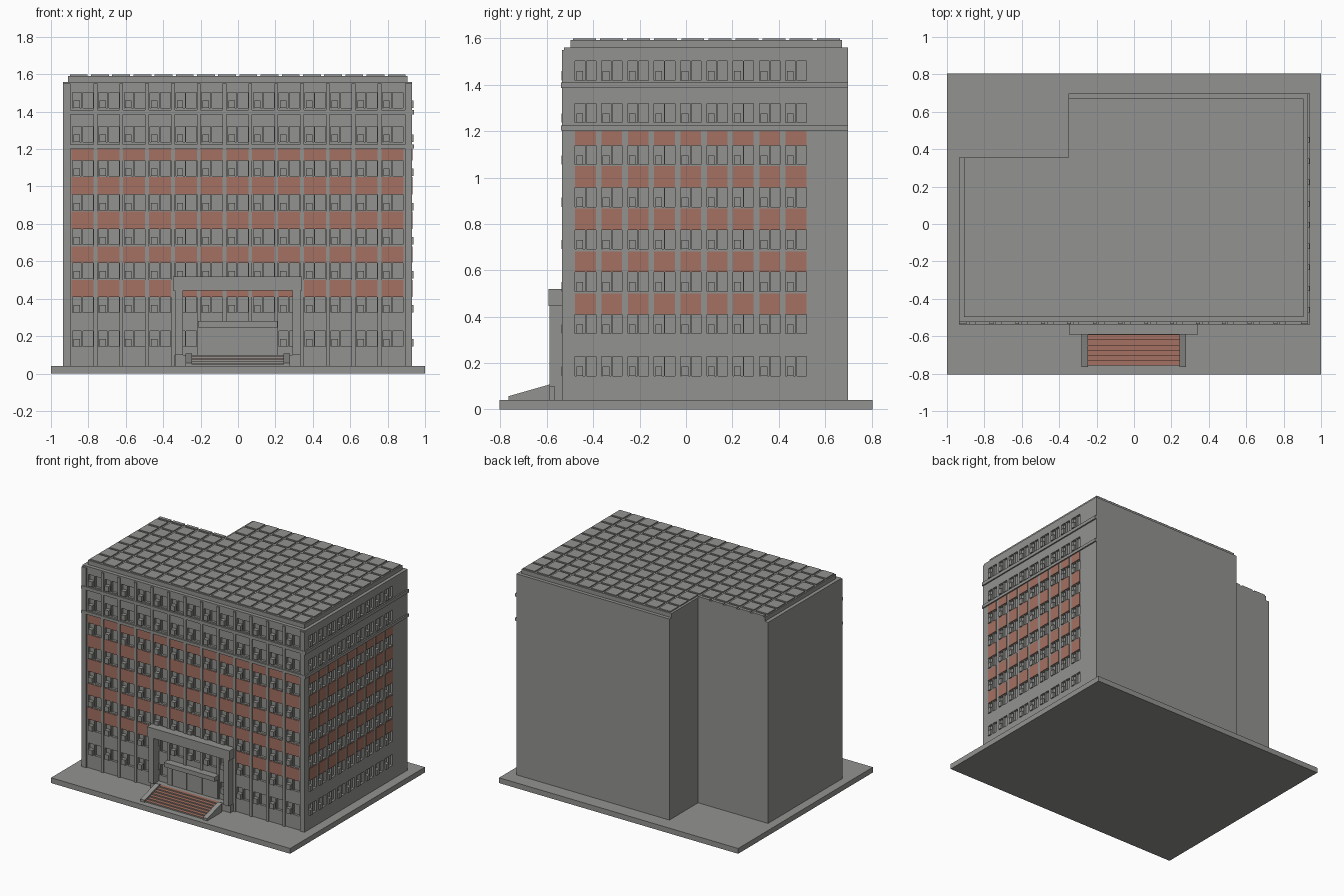
import bpy, bmesh

if "Cube" in bpy.data.objects:
    bpy.data.objects.remove(bpy.data.objects["Cube"])

def material(name, rgb):
    m = bpy.data.materials.new(name)
    m.diffuse_color = (*rgb, 1)
    m.use_nodes = True
    m.node_tree.nodes["Principled BSDF"].inputs["Base Color"].default_value = m.diffuse_color
    return m

GRAY = material("concrete gray", (0.29, 0.295, 0.28))
RED = material("brick red", (0.37, 0.165, 0.12))

def boxes(name, items, mat=GRAY):
    """One object made of boxes given as (x0, x1, y0, y1, z0, z1)."""
    bm = bmesh.new()
    for x0, x1, y0, y1, z0, z1 in items:
        ret = bmesh.ops.create_cube(bm, size=1)
        for v in ret["verts"]:
            v.co = (x1 if v.co.x > 0 else x0, y1 if v.co.y > 0 else y0, z1 if v.co.z > 0 else z0)
    return finish(name, bm, mat)

def prism(name, pts, z0, z1, mat=GRAY):
    """Vertical prism over a plan outline."""
    bm = bmesh.new()
    f = bm.faces.new([bm.verts.new((x, y, z0)) for x, y in pts])
    up = bmesh.ops.extrude_face_region(bm, geom=[f])["geom"]
    bmesh.ops.translate(bm, vec=(0, 0, z1 - z0), verts=[g for g in up if isinstance(g, bmesh.types.BMVert)])
    return finish(name, bm, mat)

def finish(name, bm, mat):
    bmesh.ops.recalc_face_normals(bm, faces=bm.faces)
    me = bpy.data.meshes.new(name)
    bm.to_mesh(me)
    bm.free()
    me.materials.append(mat)
    ob = bpy.data.objects.new(name, me)
    bpy.context.collection.objects.link(ob)
    return ob

# Main sizes
L, R, F, B = -0.935, 0.93, -0.525, 0.698
NX, NY = -0.35, 0.355
TOP = 1.56
FLOORS = [0.145 + 0.182 * i for i in range(8)]
WIN_H = 0.083
REDS = [(0.41, 0.50), (0.593, 0.68), (0.773, 0.866), (0.957, 1.05), (1.138, 1.20)]
BAY0, BAY = -0.90, 0.138
SIDE0, SIDE = -0.478, 0.1135

# Ground slab, main block and roof cap
boxes("ground_slab", [(-1, 1, -0.805, 0.805, 0, 0.04)])
body = prism("main_block", [(L, F), (R, F), (R, B), (NX, B), (NX, NY), (L, NY)], 0.04, TOP)
CL, CR, CF, CB = -0.908, 0.905, -0.497, 0.672
prism("roof_cap", [(CL, CF), (CR, CF), (CR, CB), (NX, CB), (NX, NY), (CL, NY)], TOP, 1.592)

# Raised roof panels, clipped to the stepped outline
tiles = []
nx, ny, gap = 16, 10, 0.009
for i in range(nx):
    for j in range(ny):
        px, py = (CR - CL) / nx, (CB - CF) / ny
        x0, x1 = CL + i * px + gap, CL + (i + 1) * px - gap
        y0, y1 = CF + j * py + gap, CF + (j + 1) * py - gap
        if y0 > NY:
            x0 = max(x0, NX)
        elif y1 > NY and x0 < NX:
            y1 = NY
        if x1 - x0 > 0.01 and y1 - y0 > 0.01:
            tiles.append((x0, x1, y0, y1, 1.592, 1.60))
boxes("roof_panels", tiles)

# Recessed window pairs with a small cooling unit in each left sash
D = 0.018
cuts, units = [], []
for z in FLOORS:
    for i in range(13):
        x = BAY0 + i * BAY
        cuts += [(x + 0.016, x + 0.064, F - 0.05, F + D, z, z + WIN_H),
                 (x + 0.071, x + 0.126, F - 0.05, F + D, z, z + WIN_H)]
        units.append((x + 0.021, x + 0.055, F - 0.011, F + D, z, z + 0.04))
    for j in range(9):
        y = SIDE0 + j * SIDE
        cuts += [(R - D, R + 0.05, y, y + 0.042, z, z + WIN_H),
                 (R - D, R + 0.05, y + 0.048, y + 0.089, z, z + WIN_H)]
        units.append((R - D, R + 0.008, y + 0.005, y + 0.034, z, z + 0.04))
cutter = boxes("window_cutter", cuts)
cutter.hide_render = True
mod = body.modifiers.new("windows", 'BOOLEAN')
mod.operation = 'DIFFERENCE'
mod.solver = 'EXACT'
mod.object = cutter
bpy.context.view_layer.objects.active = body
bpy.ops.object.modifier_apply(modifier=mod.name)
bpy.data.objects.remove(cutter)
boxes("cooling_units", units)

# Front piers and corner piers
piers = [(BAY0 + i * BAY - 0.01, BAY0 + i * BAY + 0.01, F - 0.01, F + 0.005, 0.04, 1.55) for i in range(1, 13)]
piers += [(L, -0.895, F - 0.01, F + 0.005, 0.04, 1.55), (0.893, R, F - 0.01, F + 0.005, 0.04, 1.55)]
boxes("front_piers", piers)

# Cornices around the front and right side
for n, (z0, z1) in enumerate([(1.203, 1.225), (1.385, 1.41)]):
    boxes(f"cornice_{n + 1}", [(L, R + 0.01, F - 0.013, F + 0.005, z0, z1),
                               (R - 0.005, R + 0.01, F + 0.005, B, z0, z1)])

# Red spandrel plates between floors
plates = []
for z0, z1 in REDS:
    for i in range(13):
        x = BAY0 + i * BAY
        plates.append((x + 0.01, x + BAY - 0.01, F - 0.004, F + 0.002, z0, z1))
    for j in range(9):
        y = SIDE0 + j * SIDE
        plates.append((R - 0.002, R + 0.004, y, y + 0.089, z0, z1))
boxes("spandrel_plates", plates, RED)

# Entrance portal, canopy, doors and landing
boxes("portal_lintel", [(-0.347, 0.343, -0.592, F, 0.445, 0.52)])
boxes("portal_legs", [(s - 0.021, s + 0.021, -0.588, F, 0.098, 0.445) for s in (-0.316, 0.312)])
boxes("canopy", [(-0.215, 0.21, -0.58, F, 0.247, 0.28)])
edges = [-0.215, -0.17, -0.05, 0.08, 0.17, 0.21]
boxes("doors", [(a + 0.002, b - 0.002, -0.54, F, 0.1, 0.247) for a, b in zip(edges, edges[1:])])
boxes("door_wall", [(-0.215, 0.21, -0.536, F, 0.1, 0.247)])
boxes("landing", [(-0.335, 0.335, -0.567, F, 0.04, 0.098)])

# Stairs with red treads
N = 7
Y0, Y1 = -0.757, -0.567
steps, treads = [], []
for k in range(N):
    y = Y0 + k * (Y1 - Y0) / N
    z = 0.04 + (k + 1) * 0.058 / N
    steps.append((-0.245, 0.243, y, Y1, 0.04, z))
    treads.append((-0.245, 0.243, y, y + (Y1 - Y0) / N, z, z + 0.001))
boxes("stairs", steps)
boxes("stair_treads", treads, RED)

# Sloped stair cheeks
for name, x0, x1 in (("left_cheek", -0.28, -0.245), ("right_cheek", 0.243, 0.278)):
    ob = boxes(name, [(x0, x1, -0.765, -0.587, 0.04, 0.108)])
    for v in ob.data.vertices:
        if v.co.z > 0.1 and v.co.y < -0.7:
            v.co.z = 0.057
